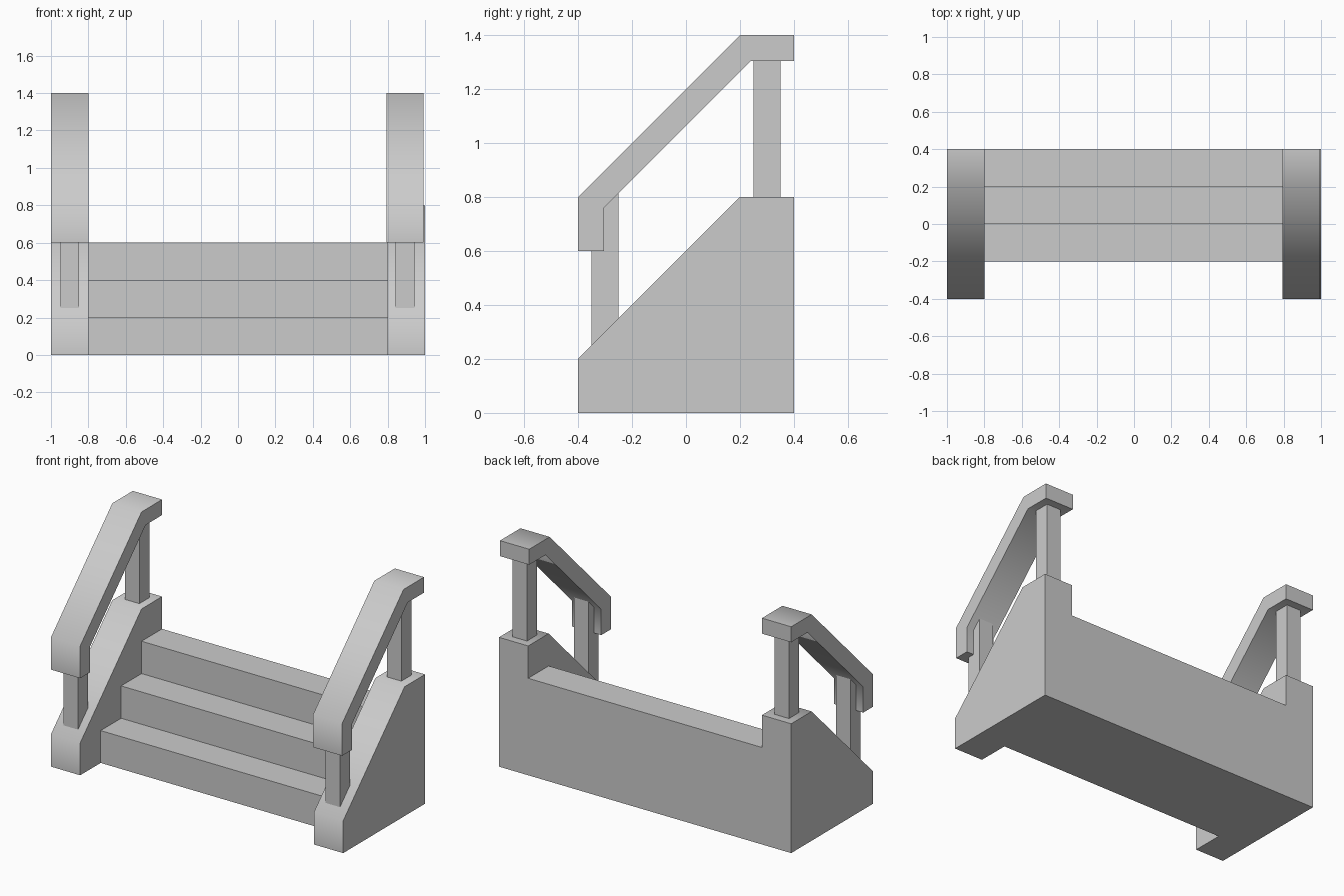
import bpy, bmesh, math

if "Cube" in bpy.data.objects:
    bpy.data.objects.remove(bpy.data.objects["Cube"])


def extrude_profile(name, profile, x0, x1, smooth=False):
    """Extrude a closed (y, z) profile along x from x0 to x1."""
    bm = bmesh.new()
    face = bm.faces.new([bm.verts.new((x0, y, z)) for y, z in profile])
    ext = bmesh.ops.extrude_face_region(bm, geom=[face])
    verts = [v for v in ext["geom"] if isinstance(v, bmesh.types.BMVert)]
    bmesh.ops.translate(bm, vec=(x1 - x0, 0, 0), verts=verts)
    bmesh.ops.recalc_face_normals(bm, faces=bm.faces)
    mesh = bpy.data.meshes.new(name)
    bm.to_mesh(mesh)
    bm.free()
    if smooth:  # soften the 45 degree bends, keep the square edges sharp
        mesh.shade_smooth()
        mesh.set_sharp_from_angle(angle=math.radians(60))
    obj = bpy.data.objects.new(name, mesh)
    bpy.context.collection.objects.link(obj)
    return obj


# Profiles in (y, z)
STEPS = [(-0.2, 0), (0.4, 0), (0.4, 0.6), (0.2, 0.6), (0.2, 0.4),
         (0, 0.4), (0, 0.2), (-0.2, 0.2)]
WALL = [(-0.4, 0), (0.4, 0), (0.4, 0.8), (0.2, 0.8), (-0.4, 0.2)]
RAIL = [(-0.4, 0.6), (-0.304, 0.6), (-0.304, 0.76), (0.24, 1.304),
        (0.4, 1.304), (0.4, 1.4), (0.2, 1.4), (-0.4, 0.8)]
FRONT_POST = [(-0.35, 0.25), (-0.25, 0.35), (-0.25, 0.814),
              (-0.304, 0.76), (-0.304, 0.6), (-0.35, 0.6)]
BACK_POST = [(0.25, 0.8), (0.35, 0.8), (0.35, 1.304), (0.25, 1.304)]

# Flight of three steps
extrude_profile("steps", STEPS, -0.8, 0.8)

# Side walls, handrails and posts (right railing sits slightly inward)
for side, wall_x, rail_x in (("left", -0.9, -0.9), ("right", 0.9, 0.893)):
    extrude_profile(side + "_side_wall", WALL, wall_x - 0.1, wall_x + 0.1, True)
    extrude_profile(side + "_handrail", RAIL, rail_x - 0.1, rail_x + 0.1, True)
    for name, profile in (("front_post", FRONT_POST), ("back_post", BACK_POST)):
        extrude_profile(f"{side}_{name}", profile, rail_x - 0.05, rail_x + 0.05)
